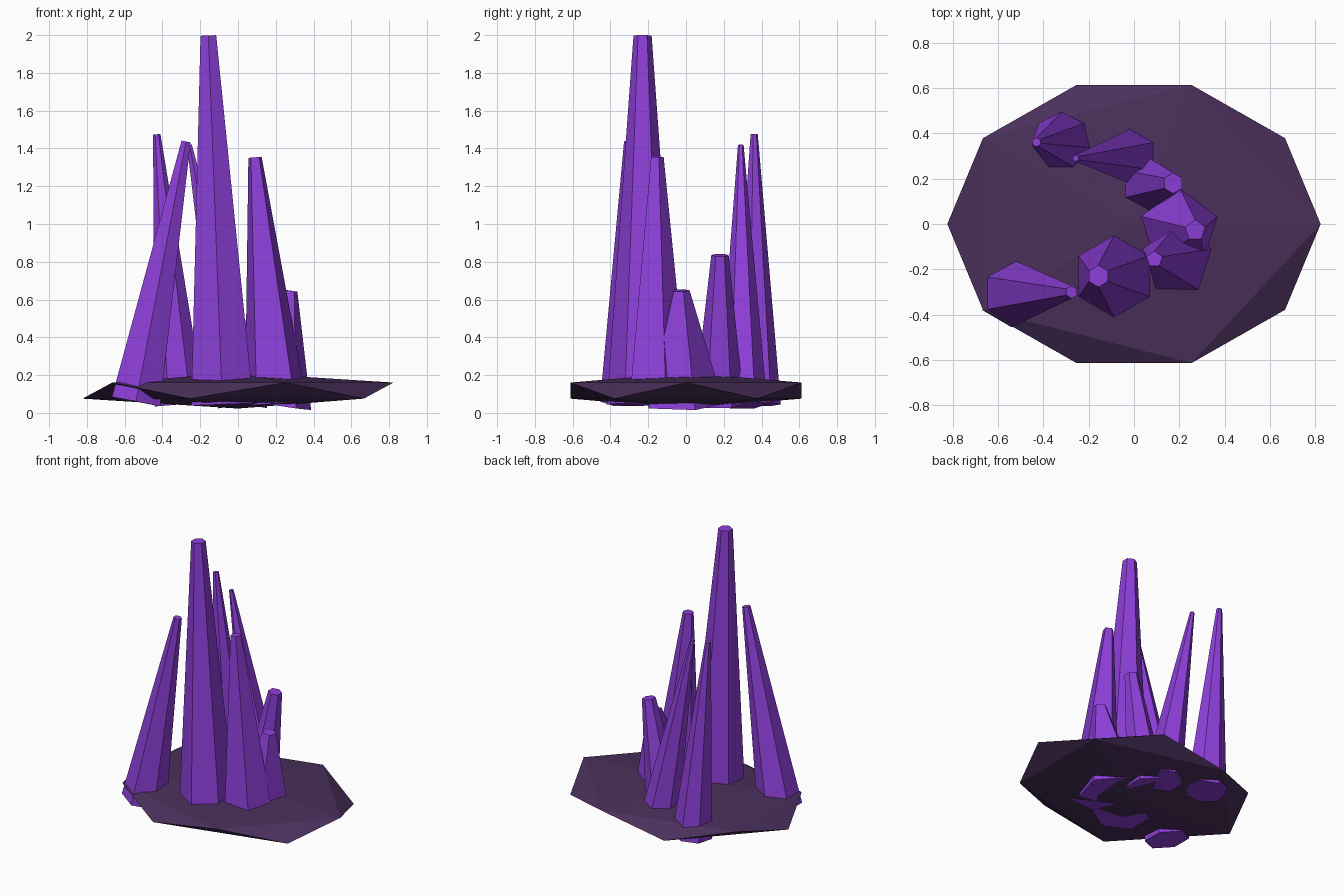
import bpy, bmesh
from math import radians
from mathutils import Vector, Matrix

cube = bpy.data.objects.get("Cube")
if cube:
    bpy.data.objects.remove(cube, do_unlink=True)


def make_material(name, rgb):
    mat = bpy.data.materials.new(name)
    mat.use_nodes = True
    colour = (*rgb, 1)
    mat.diffuse_color = colour
    mat.node_tree.nodes["Principled BSDF"].inputs["Base Color"].default_value = colour
    return mat


def finish(bm, name, mat):
    mesh = bpy.data.meshes.new(name)
    bm.to_mesh(mesh)
    bm.free()
    mesh.materials.append(mat)
    obj = bpy.data.objects.new(name, mesh)
    bpy.context.collection.objects.link(obj)
    return obj


def crystal(name, sides, base, base_radius, tip, tip_radius):
    """Tapered flat-sided prism leaning from base to tip, first corner towards +y."""
    base, tip = Vector(base), Vector(tip)
    axis = tip - base
    lean = Vector((0, 0, 1)).rotation_difference(axis).to_matrix().to_4x4()
    bm = bmesh.new()
    bmesh.ops.create_cone(bm, cap_ends=True, segments=sides, radius1=base_radius,
                          radius2=tip_radius, depth=axis.length)
    # Put one corner exactly on +y before leaning
    first = bm.verts[:][0].co.to_2d()
    turn = first.angle_signed(Vector((0, 1)))
    spin = Matrix.Rotation(-turn, 4, 'Z')
    bm.transform(Matrix.Translation((base + tip) / 2) @ lean @ spin)
    return finish(bm, name, purple)


purple = make_material("crystal purple", (0.27, 0.05, 0.70))
dark = make_material("dark rock purple", (0.068, 0.029, 0.105))

# Flattened faceted rock
bm = bmesh.new()
bmesh.ops.create_icosphere(bm, subdivisions=1, radius=1)
bm.transform(Matrix.Translation((0, 0, 0.118)) @ Matrix.Diagonal((0.92, 0.72, 0.095, 1)))
finish(bm, "rock_base", dark)

# Crystals in a curved row
Z = 0.045
crystal("tall_crystal", 6, (-0.083, -0.23, Z), 0.19, (-0.157, -0.23, 1.998), 0.048)
crystal("right_leaning_crystal", 6, (-0.54, -0.305, 0.06), 0.15, (-0.275, -0.30, 1.437), 0.028)
crystal("front_left_crystal", 5, (0.20, -0.16, 0.05), 0.172, (0.09, -0.155, 1.353), 0.037)
crystal("short_crystal", 5, (0.18, -0.02, Z), 0.22, (0.27, -0.028, 0.648), 0.047)
crystal("middle_crystal", 6, (0.04, 0.175, Z), 0.132, (0.173, 0.18, 0.835), 0.046)
crystal("back_leaning_crystal", 6, (0.005, 0.30, Z), 0.13, (-0.257, 0.29, 1.418), 0.015)
crystal("back_right_crystal", 7, (-0.31, 0.365, Z), 0.137, (-0.43, 0.36, 1.475), 0.02)
